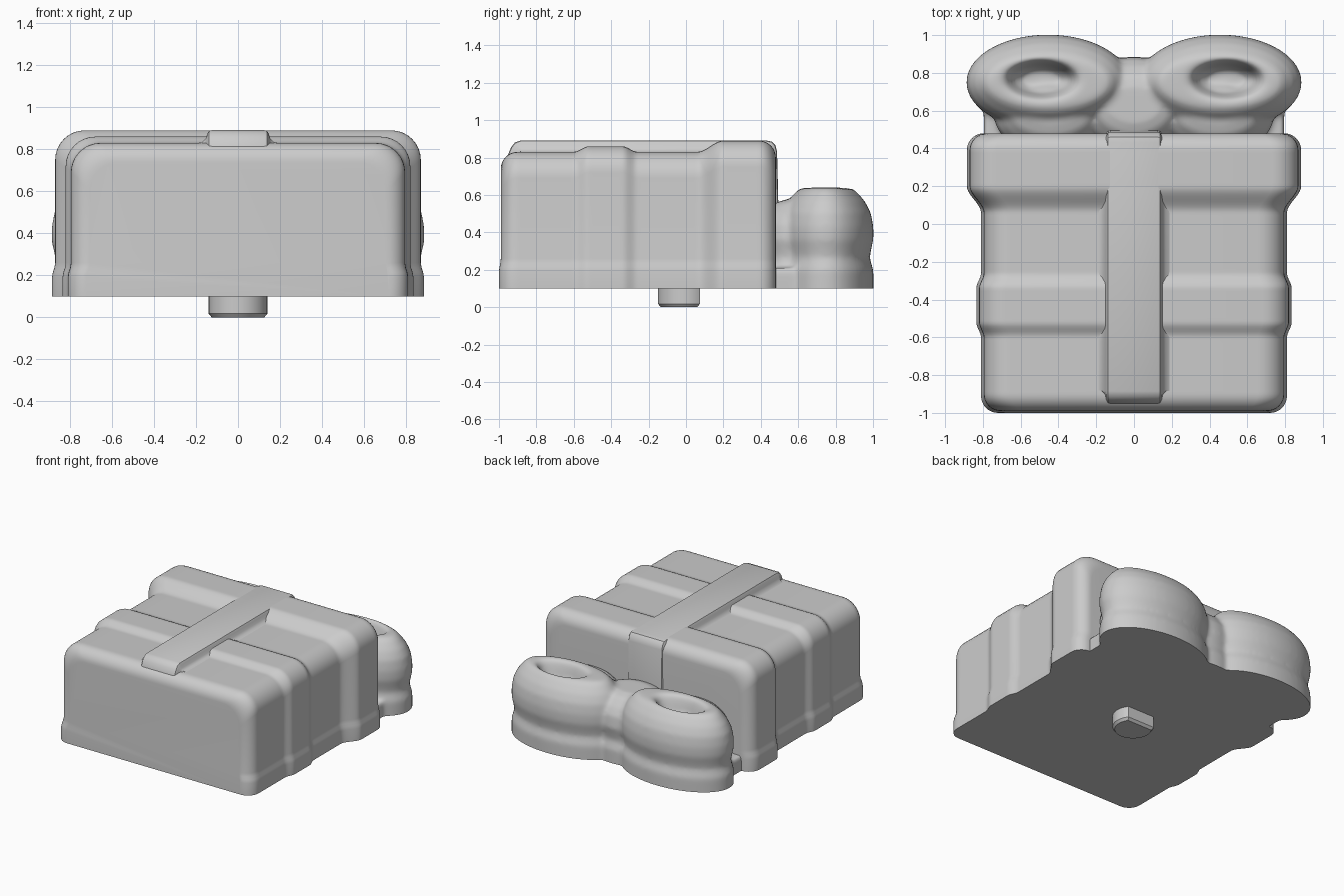
import bpy, bmesh, math
from mathutils import Vector

old = bpy.data.objects.get("Cube")
if old:
    bpy.data.objects.remove(old)

GREY = (0.6, 0.6, 0.6, 1)
mat = bpy.data.materials.new("plain grey")
mat.use_nodes = True
mat.diffuse_color = GREY
mat.node_tree.nodes["Principled BSDF"].inputs["Base Color"].default_value = GREY

BASE = 0.1


def loft(bm, rings):
    """Skin a list of equal closed rings and cap both ends."""
    rows = [[bm.verts.new(p) for p in ring] for ring in rings]
    n = len(rows[0])
    for a, b in zip(rows, rows[1:]):
        for i in range(n):
            j = (i + 1) % n
            bm.faces.new((a[i], a[j], b[j], b[i]))
    bm.faces.new(rows[0][::-1])
    bm.faces.new(rows[-1])


def finish(name, bm, angle=35):
    bmesh.ops.recalc_face_normals(bm, faces=bm.faces)
    mesh = bpy.data.meshes.new(name)
    bm.to_mesh(mesh)
    bm.free()
    mesh.materials.append(mat)
    obj = bpy.data.objects.new(name, mesh)
    bpy.context.collection.objects.link(obj)
    bpy.ops.object.select_all(action='DESELECT')
    obj.select_set(True)
    bpy.context.view_layer.objects.active = obj
    bpy.ops.object.shade_smooth_by_angle(angle=math.radians(angle))
    return obj


def ramp(a, b, v):
    t = min(max((v - a) / (b - a), 0), 1)
    return t * t * (3 - 2 * t)


# Box: arch sections along y, swelling at the two wrapped bands
FRONT, BACK, ROUND, CORNER = -0.99, 0.48, 0.09, 0.14


def box_section(y):
    d = max(0, ROUND - min(y - FRONT, BACK - y))
    inset = ROUND - math.sqrt(max(0, ROUND ** 2 - d ** 2))
    narrow = ramp(-0.60, -0.52, y) - ramp(-0.34, -0.26, y)
    wide = ramp(0.06, 0.2, y)
    w = 0.795 + 0.025 * narrow + 0.075 * wide - inset
    h = 0.83 + 0.03 * narrow + 0.06 * wide - inset
    half = [(w + 0.015, BASE), (w + 0.015, 0.19), (w + 0.011, 0.215),
            (w + 0.004, 0.235), (w, 0.26)]
    for k in range(9):
        a = math.pi / 2 * k / 8
        half.append((w - CORNER + CORNER * math.cos(a), h - CORNER + CORNER * math.sin(a)))
    full = half + [(-x, z) for x, z in reversed(half)]
    # the foot also steps out at the front
    step = 0.01 if y < FRONT + ROUND else 0
    return [Vector((x, y - step * (1 - ramp(0.19, 0.26, z)), z)) for x, z in full]


arc = [ROUND * (1 - math.cos(math.pi / 2 * k / 8)) for k in range(9)]
ys = [FRONT + d for d in arc]
ys += [FRONT + ROUND + (BACK - FRONT - 2 * ROUND) * k / 90 for k in range(1, 90)]
ys += [BACK - d for d in reversed(arc)]
bm = bmesh.new()
loft(bm, [box_section(y) for y in ys])
finish("box", bm)

# Ribbon: flared strip swept over the top and down the back
path = [(-0.957, 0.78), (-0.95, 0.82), (-0.935, 0.855), (-0.915, 0.88), (-0.885, 0.891),
        (0.43, 0.891), (0.46, 0.885), (0.478, 0.865), (0.487, 0.83), (0.495, 0.5)]
strip = [(0.125, 0), (0.138, 0.004), (0.147, 0.018), (0.153, 0.04), (0.168, 0.055), (0.2, 0.065)]
strip = strip + [(-x, d) for x, d in reversed(strip)]
rings = []
for i, (y, z) in enumerate(path):
    y0, z0 = path[max(i - 1, 0)]
    y1, z1 = path[min(i + 1, len(path) - 1)]
    t = Vector((0, y1 - y0, z1 - z0)).normalized()
    if i in (4, 5):
        t = Vector((0, 1, 0))
    n = Vector((0, -t.z, t.y))
    rings.append([Vector((x, y, z)) - n * d for x, d in strip])
bm = bmesh.new()
loft(bm, rings)
finish("ribbon", bm)


# Bow: mounds joined, blended and trimmed flat at the base
def ellipse(cx, cy, a, b, z, n=64):
    return [Vector((cx + a * math.cos(2 * math.pi * k / n),
                    cy + b * math.sin(2 * math.pi * k / n), z)) for k in range(n)]


side = [(0, 0.04), (0, 0.2), (-0.012, 0.235), (-0.02, 0.265), (-0.012, 0.31), (0, 0.36), (0, 0.43)]


def mound(bm, cx, cy, a, b, top):
    prof = [p for p in side if p[1] < top - 0.15]
    prof += [(-0.012, top - 0.13), (-0.045, top - 0.075), (-0.1, top - 0.02), (-0.16, top)]
    loft(bm, [ellipse(cx, cy, a + o, b + o, z) for o, z in prof])


bm = bmesh.new()
for s in (-1, 1):
    # loop with a dished opening
    prof = side + [(-0.014, 0.505), (-0.045, 0.565), (-0.09, 0.617), (-0.12, 0.637)]
    rings = [ellipse(s * 0.455, 0.75, 0.432 + o, 0.252 + o, z) for o, z in prof]
    for a, b, z in ((0.22, 0.118, 0.64), (0.19, 0.1, 0.622), (0.17, 0.085, 0.58),
                    (0.145, 0.07, 0.52), (0.1, 0.045, 0.47)):
        rings.append(ellipse(s * 0.49, 0.765, a, b, z))
    loft(bm, rings)
    # filler between loop and box
    mound(bm, s * 0.44, 0.57, 0.3, 0.2, 0.575)
mound(bm, 0, 0.63, 0.3, 0.255, 0.575)
# foot web joining bow and box
web = bmesh.ops.create_cube(bm, size=1)["verts"]
for v in web:
    v.co = Vector((v.co.x * 1.59, 0.5 + v.co.y * 0.28, 0.125 + v.co.z * 0.17))
bow = finish("bow", bm)
remesh = bow.modifiers.new("join", 'REMESH')
remesh.mode = 'VOXEL'
remesh.voxel_size = 0.014
blend = bow.modifiers.new("blend", 'SMOOTH')
blend.factor = 0.5
blend.iterations = 10
bm = bmesh.new()
bm.from_object(bow, bpy.context.evaluated_depsgraph_get())
bpy.data.objects.remove(bow)
cut = bmesh.ops.bisect_plane(bm, geom=bm.verts[:] + bm.edges[:] + bm.faces[:],
                             plane_co=(0, 0, BASE), plane_no=(0, 0, 1), clear_inner=True)
rim = [e for e in cut["geom_cut"] if isinstance(e, bmesh.types.BMEdge)]
bmesh.ops.triangle_fill(bm, edges=rim, use_beauty=True)
finish("bow", bm, 50)

# Peg: round with one flat side and a chamfered tip
bm = bmesh.new()
rings = []
for r, z in ((0.125, 0), (0.14, 0.018), (0.14, 0.13)):
    flat = 0.085 - (0.14 - r)
    start = math.asin(flat / r)
    sweep = math.pi + 2 * start
    rings.append([Vector((r * math.cos(start - sweep * k / 32),
                          r * math.sin(start - sweep * k / 32) - 0.01, z)) for k in range(33)])
loft(bm, rings)
finish("peg", bm)
